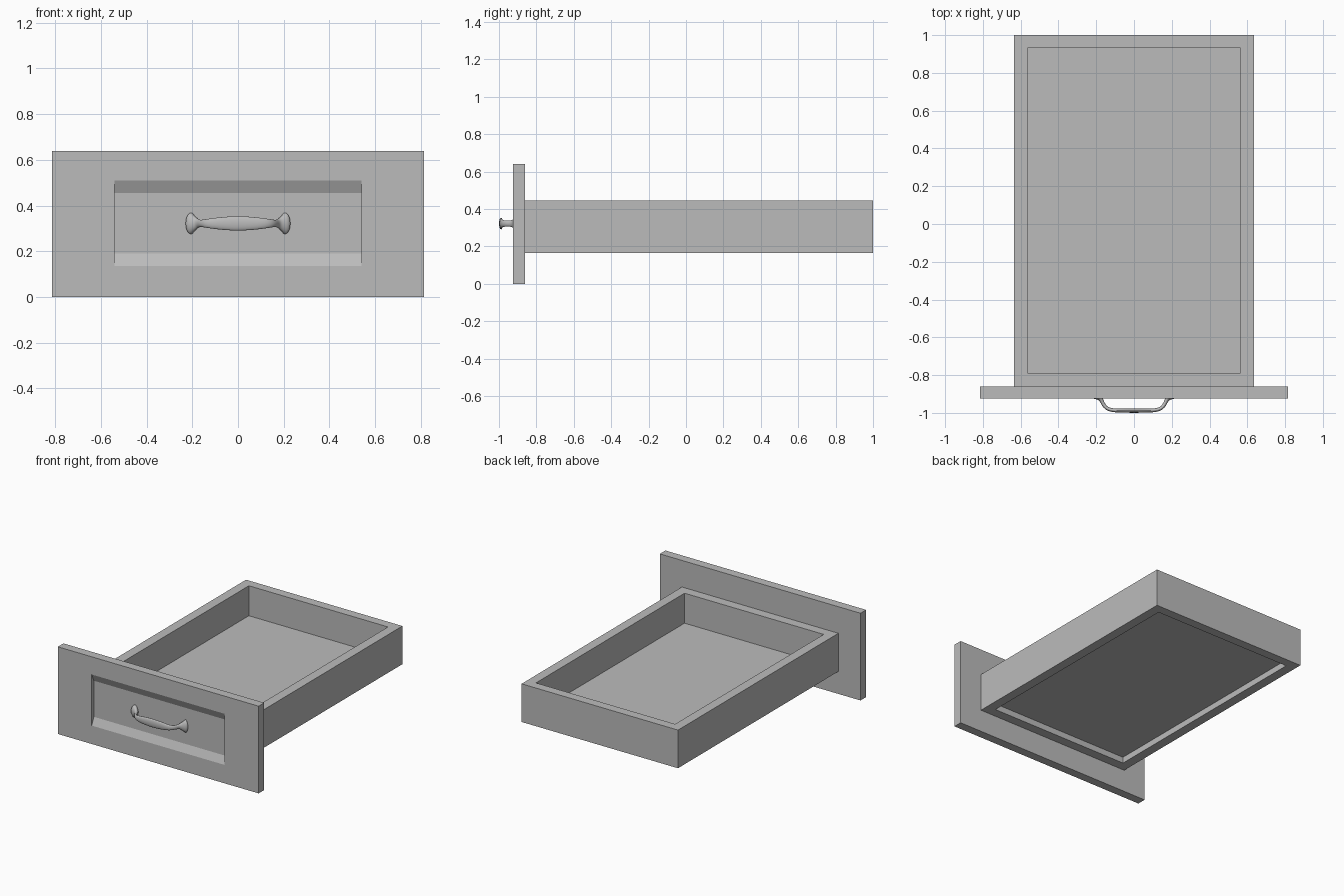
import bpy, bmesh, math
from mathutils import Vector

if "Cube" in bpy.data.objects:
    bpy.data.objects.remove(bpy.data.objects["Cube"], do_unlink=True)

grey = bpy.data.materials.new("plain grey")
grey.use_nodes = True
GREY = (0.5, 0.5, 0.5, 1)
grey.diffuse_color = GREY
grey.node_tree.nodes["Principled BSDF"].inputs["Base Color"].default_value = GREY


def finish(name, bm):
    bmesh.ops.recalc_face_normals(bm, faces=bm.faces)
    mesh = bpy.data.meshes.new(name)
    bm.to_mesh(mesh)
    bm.free()
    mesh.materials.append(grey)
    obj = bpy.data.objects.new(name, mesh)
    bpy.context.collection.objects.link(obj)
    return obj


def rect(bm, plane, hx, lo, hi):
    """Four corners at the given depth: x is +-hx, the other axis lo..hi."""
    axis, depth = plane
    pts = [(-hx, lo), (hx, lo), (hx, hi), (-hx, hi)]
    return [bm.verts.new((x, depth, t) if axis == "y" else (x, t, depth)) for x, t in pts]


def loft(name, loops):
    """Bridge successive loops and cap both ends."""
    bm = bmesh.new()
    rings = [make(bm) for make in loops]
    n = len(rings[0])
    for a, b in zip(rings, rings[1:]):
        for i in range(n):
            j = (i + 1) % n
            bm.faces.new((a[i], a[j], b[j], b[i]))
    bm.faces.new(rings[0])
    bm.faces.new(rings[-1])
    return finish(name, bm)


def rects(axis, rows):
    return [lambda bm, r=r: rect(bm, (axis, r[0]), *r[1:]) for r in rows]


# Front panel: recessed field with sloped top and bottom, straight ends
FACE, BACK, FIELD = -0.925, -0.86, -0.90
loft("front_panel", rects("y", [
    (BACK, 0.815, 0, 0.64),
    (FACE, 0.815, 0, 0.64),
    (FACE, 0.54, 0.135, 0.51),
    (FIELD, 0.54, 0.19, 0.455),
]))

# Open tray: floor set up from the bottom edge of the walls
TOP, BOTTOM = 0.445, 0.165
outer, inner = (0.635, BACK, 1.0), (0.565, -0.79, 0.933)
loft("drawer_box", rects("z", [
    (0.225, *inner),
    (TOP, *inner),
    (TOP, *outer),
    (BOTTOM, *outer),
    (BOTTOM, *inner),
    (0.21, *inner),
]))

# Pull handle: half path as x, y, half thickness, half height
half = [
    (0.207, -0.896, 0.028, 0.049),
    (0.206, -0.904, 0.028, 0.049),
    (0.194, -0.911, 0.020, 0.036),
    (0.178, -0.923, 0.012, 0.021),
    (0.168, -0.942, 0.010, 0.016),
    (0.156, -0.967, 0.010, 0.016),
    (0.130, -0.986, 0.010, 0.021),
    (0.070, -0.988, 0.011, 0.029),
]
path = half + [(0, -0.989, 0.011, 0.033)] + [(-x, y, a, b) for x, y, a, b in reversed(half)]


def handle_ring(k):
    x, y, a, b = path[k]
    before, after = path[max(k - 1, 0)], path[min(k + 1, len(path) - 1)]
    t = Vector((after[0] - before[0], after[1] - before[1])).normalized()

    def make(bm):
        ring = []
        for i in range(16):
            ang = math.tau * i / 16
            c = a * math.cos(ang)
            ring.append(bm.verts.new((x - t.y * c, y + t.x * c, 0.322 + b * math.sin(ang))))
        return ring
    return make


handle = loft("pull_handle", [handle_ring(k) for k in range(len(path))])
for poly in handle.data.polygons:
    poly.use_smooth = True
smooth = handle.modifiers.new("rounding", "SUBSURF")
smooth.levels = smooth.render_levels = 2
